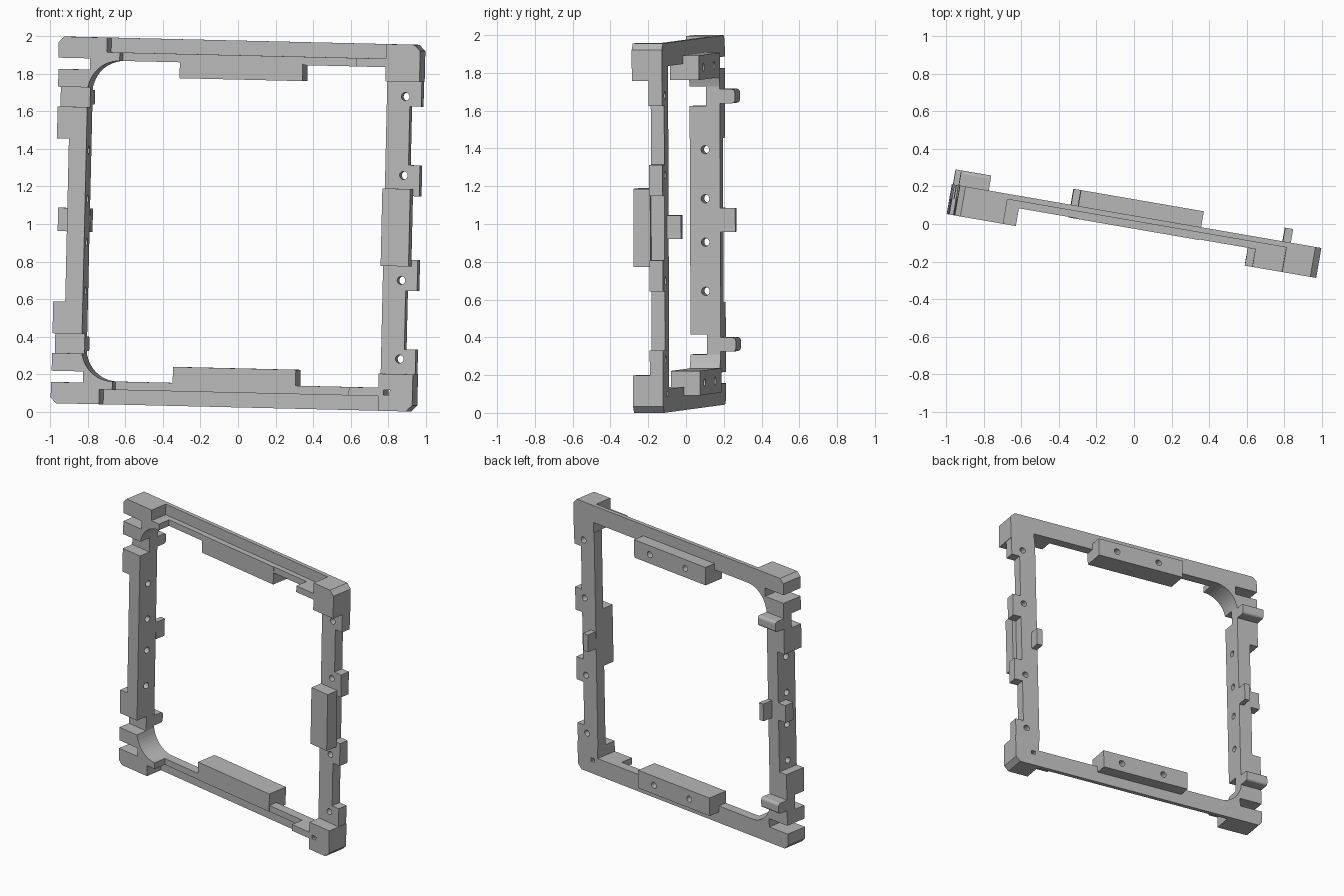
import bpy, bmesh, math
from mathutils import Matrix, Vector

cube = bpy.data.objects.get("Cube")
if cube:
    bpy.data.objects.remove(cube, do_unlink=True)

# One plain grey for the whole frame
grey = bpy.data.materials.new("plain grey")
grey.use_nodes = True
colour = (0.48, 0.48, 0.48, 1)
grey.diffuse_color = colour
grey.node_tree.nodes["Principled BSDF"].inputs["Base Color"].default_value = colour

# The frame stands slightly turned and rolled
POSE = (Matrix.Translation((0, 0, 1)) @ Matrix.Rotation(math.radians(-9.8), 4, 'Z')
        @ Matrix.Rotation(math.radians(1.32), 4, 'Y'))
FRONT, STEP, MID, BACK, CLIP = -0.118, -0.022, 0.015, 0.044, 0.125


def finish(name, bm):
    bmesh.ops.recalc_face_normals(bm, faces=bm.faces)
    mesh = bpy.data.meshes.new(name)
    bm.to_mesh(mesh)
    bm.free()
    mesh.transform(POSE)
    mesh.materials.append(grey)
    ob = bpy.data.objects.new(name, mesh)
    bpy.context.collection.objects.link(ob)
    return ob


def prism(name, outline, y0, y1):
    """Extrude an (x, z) outline from y0 to y1."""
    bm = bmesh.new()
    face = bm.faces.new([bm.verts.new((x, y0, z)) for x, z in outline])
    new = bmesh.ops.extrude_face_region(bm, geom=[face])["geom"]
    bmesh.ops.translate(bm, vec=(0, y1 - y0, 0),
                        verts=[v for v in new if isinstance(v, bmesh.types.BMVert)])
    return finish(name, bm)


def box(name, x0, x1, y0, y1, z0, z1):
    return prism(name, [(x0, z0), (x1, z0), (x1, z1), (x0, z1)], y0, y1)


def cut(ob, cutters):
    for c in cutters:
        c.hide_render = True
        mod = ob.modifiers.new("hole", 'BOOLEAN')
        mod.operation = 'DIFFERENCE'
        mod.solver = 'EXACT'
        mod.object = c
        bpy.context.view_layer.objects.active = ob
        bpy.ops.object.modifier_apply(modifier=mod.name)
        bpy.data.objects.remove(c, do_unlink=True)


def drill(centre, axis, length, radius=0.022):
    bm = bmesh.new()
    turn = Vector((0, 0, 1)).rotation_difference(Vector(axis)).to_matrix().to_4x4()
    bmesh.ops.create_cone(bm, cap_ends=True, segments=20, radius1=radius, radius2=radius,
                          depth=length, matrix=Matrix.Translation(centre) @ turn)
    return finish("drill", bm)


def mirrored(half):
    """Complete a side outline from its upper half, listed top to middle."""
    return half + [(x, -z) for x, z in reversed(half)]


# Upper and lower parts
for side, s in (("upper", 1), ("lower", -1)):
    def flip(points):
        return [(x, s * z) for x, z in points]

    # Rail: thin outer band and thicker inner ledge
    box(side + "_rail_band", -0.71, 0.8, MID, BACK, s * 0.9, s * 0.978)
    box(side + "_rail_ledge", -0.64, 0.64, STEP, BACK, s * 0.855, s * 0.9)
    box(side + "_ledge_end", 0.64, 0.8, FRONT, BACK, s * 0.855, s * 0.9)

    # Mounting lug with two blind holes in its back
    lug = box(side + "_lug", -0.33, 0.335, STEP - 0.003, 0.13, s * 0.77, s * 0.9)
    cut(lug, [drill((x, 0.12, s * 0.835), (0, 1, 0), 0.16) for x in (-0.14, 0.19)])

    # Rounded corner with its side notch
    arc = [(-0.64 + 0.17 * math.cos(a), 0.685 + 0.17 * math.sin(a))
           for a in (math.radians(90 + 7.5 * i) for i in range(13))]
    corner = [(-0.972, 0.865), (-0.972, 0.948), (-0.942, 0.978), (-0.71, 0.978),
              (-0.71, 0.9), (-0.64, 0.9)] + arc + [
              (-0.81, 0.71), (-0.97, 0.71), (-0.97, 0.805), (-0.8, 0.805), (-0.8, 0.865)]
    # keep the arc end level with the underside of the notch tab
    corner = [(x, max(z, 0.71)) for x, z in corner if z > 0.685 + 0.026 or x < -0.809]
    corner = [p for i, p in enumerate(corner) if p != corner[i - 1]]
    prism(side + "_rounded_corner", flip(corner), FRONT, BACK)

    # Clip section between rounded corner and stile
    box(side + "_clip_base", -0.97, -0.81, -0.03, BACK, s * 0.605, s * 0.71)
    clip = box(side + "_clip", -0.972, -0.81, BACK, CLIP, s * 0.62, s * 0.695)
    bm = bmesh.new()
    bm.from_mesh(clip.data)
    inv = POSE.inverted()
    tips = [e for e in bm.edges
            if all((inv @ v.co).y > CLIP - 0.01 for v in e.verts)
            and abs((inv @ e.verts[0].co).x - (inv @ e.verts[1].co).x) > 0.1]
    bmesh.ops.bevel(bm, geom=tips, offset=0.018, segments=3, profile=0.5, affect='EDGES')
    bm.to_mesh(clip.data)
    bm.free()

    # Square corner block with chamfered outer edge
    block = prism(side + "_square_corner", flip([
        (0.8, 0.78), (0.985, 0.78), (0.985, 0.945), (0.952, 0.978), (0.8, 0.978)]), FRONT, BACK)
    if s < 0:
        cut(block, [box("slot", 0.828, 0.862, -0.3, 0.3, -0.893, -0.867)])

# Rounded side stile with cross holes
stile = prism("notched_stile", mirrored([
    (-0.81, 0.605), (-0.97, 0.605), (-0.97, 0.435), (-0.905, 0.435)]), FRONT, BACK)
cut(stile, [drill((-0.86, -0.036, z), (1, 0, 0), 0.4) for z in (-0.375, -0.115, 0.115, 0.375)])
box("notched_stile_tab", -0.97, -0.905, -0.03, BACK, -0.06, 0.065)
box("notched_stile_hook", -0.845, -0.808, BACK, CLIP, -0.06, 0.065)

# Square side stile with tabs and screw holes
stile = prism("tabbed_stile", mirrored([
    (0.795, 0.78), (0.982, 0.78), (0.982, 0.648), (0.92, 0.648),
    (0.92, 0.335), (0.982, 0.335), (0.982, 0.17), (0.92, 0.17)]), STEP - 0.006, BACK)
cut(stile, [drill((0.895, 0, z), (0, 1, 0), 0.4) for z in (-0.7, -0.28, 0.28, 0.7)])
box("tabbed_stile_plate", 0.797, 0.948, FRONT, STEP - 0.006, -0.205, 0.208)
box("tabbed_stile_hook", 0.797, 0.84, BACK, 0.118, -0.06, 0.065)
